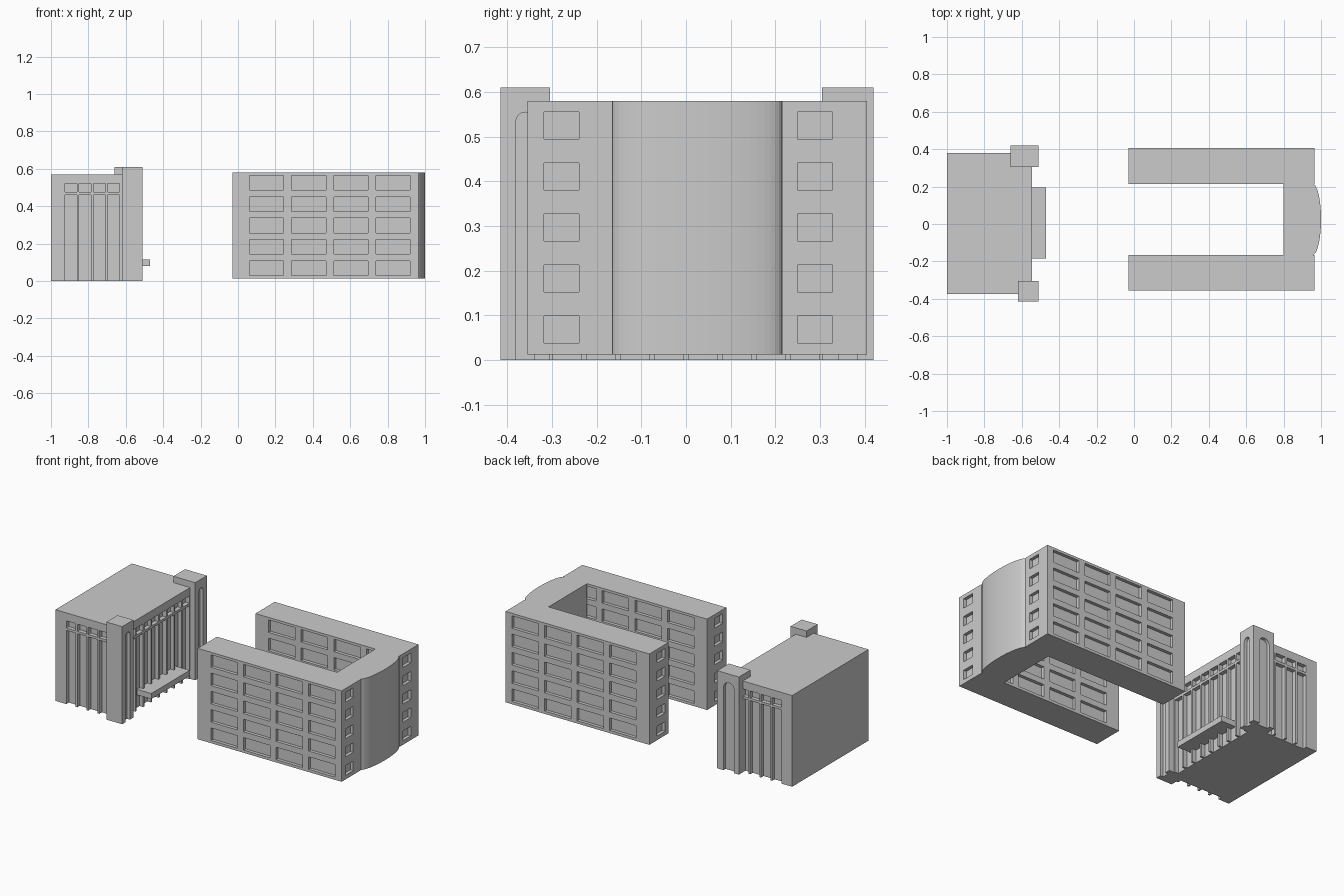
import bpy, bmesh, math

if "Cube" in bpy.data.objects:
    bpy.data.objects.remove(bpy.data.objects["Cube"])


def add_prism(bm, base, vec):
    """Closed prism from a polygon and an extrusion vector."""
    a = [bm.verts.new(p) for p in base]
    b = [bm.verts.new([p[i] + vec[i] for i in range(3)]) for p in base]
    n = len(a)
    bm.faces.new(a)
    bm.faces.new(b[::-1])
    for i in range(n):
        j = (i + 1) % n
        bm.faces.new((a[j], a[i], b[i], b[j]))


def add_box(bm, x0, x1, y0, y1, z0, z1):
    add_prism(bm, [(x0, y0, z0), (x1, y0, z0), (x1, y1, z0), (x0, y1, z0)], (0, 0, z1 - z0))


def finish(bm, name):
    bmesh.ops.recalc_face_normals(bm, faces=bm.faces[:])
    me = bpy.data.meshes.new(name)
    bm.to_mesh(me)
    bm.free()
    ob = bpy.data.objects.new(name, me)
    bpy.context.collection.objects.link(ob)
    return ob


def box(name, *dims):
    bm = bmesh.new()
    add_box(bm, *dims)
    return finish(bm, name)


def carve(ob, bm):
    """Cut all prisms in bm out of ob."""
    cutter = finish(bm, "cutter")
    cutter.hide_render = True
    mod = ob.modifiers.new("carve", "BOOLEAN")
    mod.operation, mod.solver, mod.object = "DIFFERENCE", "EXACT", cutter
    bpy.context.view_layer.objects.active = ob
    bpy.ops.object.modifier_apply(modifier=mod.name)
    bpy.data.objects.remove(cutter)


def arch(bm, axis, face, c, half, top, depth):
    """Round-headed slot cut into a +x or +y face, open at the ground."""
    pts = [(c - half, -0.02), (c + half, -0.02)]
    pts += [(c + half * math.cos(t), top - half + half * math.sin(t))
            for t in [math.pi * i / 10 for i in range(11)]]
    if axis == "x":
        add_prism(bm, [(face - depth, u, z) for u, z in pts], (depth + 0.02, 0, 0))
    else:
        add_prism(bm, [(u, face - depth, z) for u, z in pts], (0, depth + 0.02, 0))


# Hall body with tall bays and a row of small windows above them
X0, X1, Y0, Y1 = -1.0, -0.545, -0.375, 0.38
BAYS = [(-0.02, 0.46), (0.475, 0.52)]
D, PITCH, RIB, OUT = 0.025, 0.076, 0.012, 0.02
hall = box("hall_body", X0, X1, Y0, Y1, 0, 0.57)
cut = bmesh.new()
for z0, z1 in BAYS:
    for i in range(4):
        a = -0.925 + i * PITCH
        b = a + PITCH - RIB
        add_box(cut, a, b, Y0 - OUT, Y0 + D, z0, z1)
        add_box(cut, a, b, Y1 - D, Y1 + OUT, z0, z1)
    for i in range(8):
        a = -4 * PITCH + RIB / 2 + i * PITCH
        add_box(cut, X1 - D, X1 + OUT, a, a + PITCH - RIB, z0, z1)
carve(hall, cut)

# Corner towers with arched slots
front_tower = box("front_tower", -0.62, -0.51, -0.415, -0.305, 0, 0.61)
cut = bmesh.new()
arch(cut, "x", -0.51, -0.36, 0.021, 0.555, 0.02)
carve(front_tower, cut)

back_tower = box("back_tower", -0.66, -0.51, 0.305, 0.42, 0, 0.61)
cut = bmesh.new()
arch(cut, "x", -0.51, 0.3625, 0.021, 0.555, 0.02)
arch(cut, "y", 0.42, -0.59, 0.036, 0.555, 0.02)
carve(back_tower, cut)

# Entrance canopy
box("entrance_canopy", X1 - 0.035, -0.47, -0.185, 0.195, 0.08, 0.115)

# Two long wings with windows on every side
ZB, ZT, WX0, WX1, WD = 0.012, 0.58, -0.03, 0.965, 0.02
for name, y0, y1, yc in (("front_wing", -0.355, -0.165, -0.279), ("back_wing", 0.215, 0.405, 0.289)):
    wing = box(name, WX0, WX1, y0, y1, ZB, ZT)
    cut = bmesh.new()
    for r in range(5):
        z = 0.068 + r * 0.1143
        for c in range(4):
            x = 0.061 + c * 0.2255
            add_box(cut, x, x + 0.183, y0 - OUT, y0 + WD, z - 0.039, z + 0.039)
            add_box(cut, x, x + 0.183, y1 - WD, y1 + OUT, z - 0.039, z + 0.039)
        for x0, x1 in ((WX0 - OUT, WX0 + WD), (WX1 - WD, WX1 + OUT)):
            add_box(cut, x0, x1, yc - 0.039, yc + 0.039, z - 0.03, z + 0.03)
    carve(wing, cut)

# Linking block with a bowed outer wall
bm = bmesh.new()
profile = [(0.80, 0.215, ZB), (0.80, -0.165, ZB)]
for i in range(25):
    t = -math.pi / 2 + math.pi * i / 24
    profile.append((0.955 + 0.045 * math.cos(t), 0.025 + 0.19 * math.sin(t), ZB))
add_prism(bm, profile, (0, 0, ZT - ZB))
finish(bm, "link_block")
